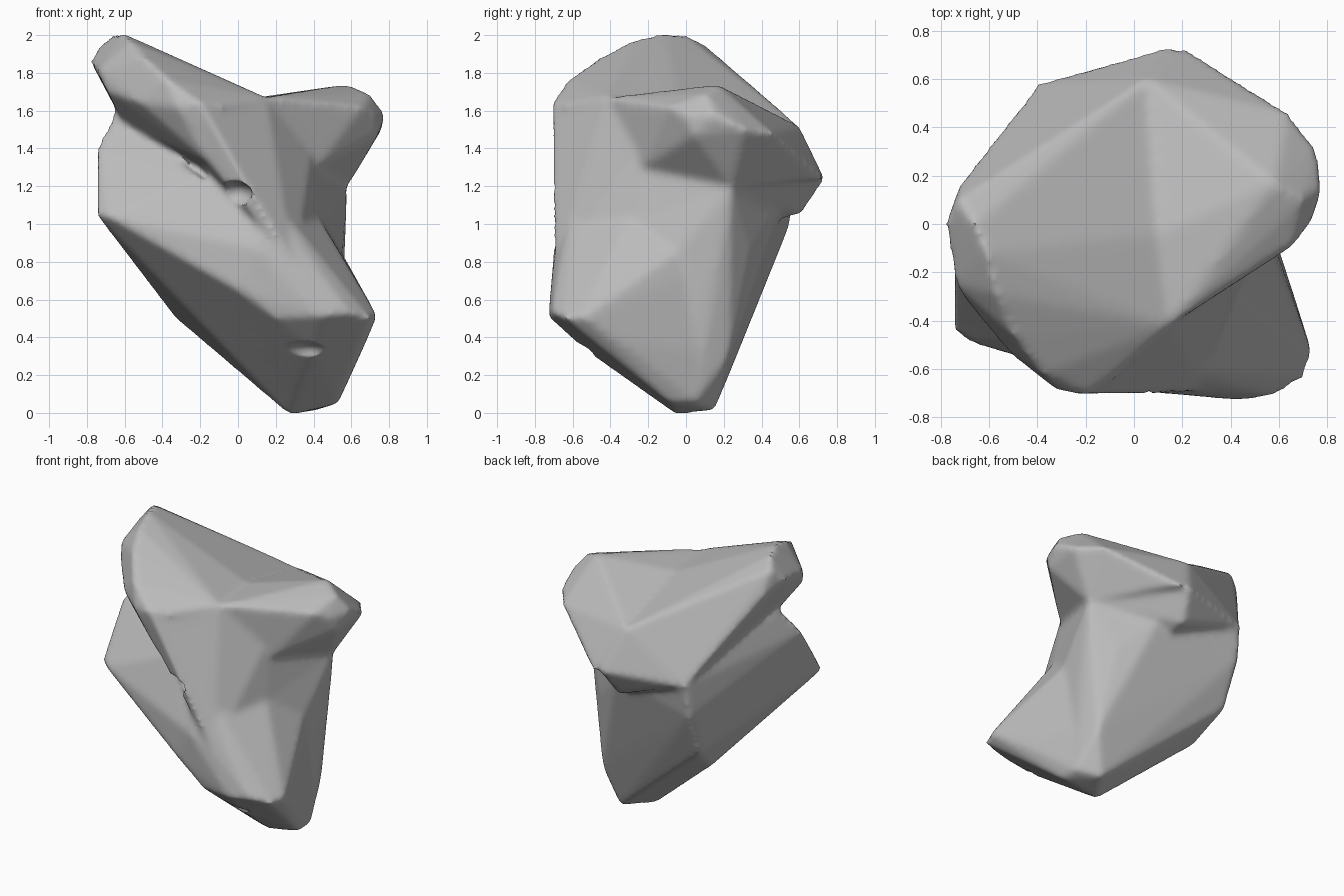
import bpy, bmesh
from math import radians

cube = bpy.data.objects.get("Cube")
if cube:
    bpy.data.objects.remove(cube, do_unlink=True)

stone = bpy.data.materials.new("grey_stone")
stone.use_nodes = True
grey = (0.5, 0.5, 0.5, 1)
stone.diffuse_color = grey
stone.node_tree.nodes["Principled BSDF"].inputs["Base Color"].default_value = grey

# Corners shared by several chunks
peak = (-.61, -.12, 2.01)
front_tip = (-.2, -.71, 1.64)
front_ridge = (-.16, -.65, 1.33)
top_hollow = (.1, -.04, 1.67)
cap_rim = (.15, -.42, 1.67)
back_top = (.05, .6, 1.52)
back_bulge = (.15, .735, 1.24)
back_corner = (-.4, .58, 1.22)
left_rear = (-.41, .55, 1)
left_low = (-.33, .19, .5)
left_mid = (-.4, .42, .69)
side_waist = (.58, .24, 1.2)
hip = (.55, -.05, .85)
flank = (.43, -.29, 1.03)
brow = (.1, -.7, .87)
chin = (0, -.67, .65)
dent = (-.03, -.57, 1.13)
shoulder_front = (.66, -.09, 1.62)
shoulder_under = (.74, .04, 1.47)
base = [(.27, -.05, -.01), (.4, .15, .01), (.53, .05, .06), (.53, -.08, .05)]
back_edge = [(.49, .23, .3), (.43, .34, .86)]
front_crease = [(.12, -.58, 1.22), (.2, -.65, 1), (.3, -.7, .77)]

chunks = {
    "peak": [peak, (-.57, -.29, 1.97), (-.5, -.46, 1.88), (-.38, -.62, 1.77),
             (-.66, 0, 2), (-.73, .1, 1.95), (-.78, 0, 1.86),
             (-.74, -.25, 1.81), (-.72, .17, 1.78), (-.6, -.12, 1.52),
             (-.69, -.32, 1.7), (-.52, -.53, 1.64), (-.32, -.69, 1.62),
             front_tip, front_ridge, (-.08, -.64, 1.62), top_hollow, cap_rim,
             back_top, back_bulge, back_corner],
    "shoulder": [(.58, .17, 1.74), (.7, .1, 1.69), (.78, .15, 1.58),
                 (.73, 0, 1.57), (.76, .31, 1.5), (.64, .46, 1.48),
                 (.23, .72, 1.24), shoulder_front, shoulder_under,
                 top_hollow, cap_rim, back_top, back_bulge, side_waist],
    "column": [front_tip, front_ridge, cap_rim, (.4, -.2, 1.45), flank,
               side_waist, back_bulge, (.1, .61, 1.05), back_corner]
              + front_crease,
    "shoulder_brace": [cap_rim, shoulder_front, shoulder_under,
                       (.42, -.23, 1.3), (.1, -.4, 1.3), side_waist, top_hollow],
    "left_lump": [(-.75, -.44, 1.05), (-.69, -.49, 1.04), (-.75, -.22, 1.4),
                  (-.66, -.1, 1.58), (-.6, -.28, .9), (-.4, -.56, .97),
                  (-.2, -.5, 1.25), dent, chin, brow, left_low, left_mid,
                  left_rear, back_corner, base[0]],
    "core": [back_corner, left_rear, left_low, left_mid, (.2, .5, 1.1),
             side_waist, hip, flank, chin, brow, dent]
            + base + back_edge + front_crease,
    "toe": [(.74, -.54, .51), (.7, -.64, .5), (.59, -.71, .53),
            (.44, -.73, .51), (.2, -.68, .5), (.4, -.53, .33),
            (.5, -.35, .25), (.67, -.32, .36), brow, chin, hip, flank]
           + base + back_edge + front_crease,
}

# Rock: overlapping convex chunks fused into one skin
bm = bmesh.new()
for points in chunks.values():
    verts = [bm.verts.new(p) for p in points]
    bmesh.ops.convex_hull(bm, input=verts)
    loose = [v for v in verts if v.is_valid and not v.link_faces]
    bmesh.ops.delete(bm, geom=loose, context='VERTS')
bmesh.ops.recalc_face_normals(bm, faces=bm.faces[:])
mesh = bpy.data.meshes.new("rock")
bm.to_mesh(mesh)
bm.free()
rock = bpy.data.objects.new("rock", mesh)
bpy.context.collection.objects.link(rock)

# Fuse the chunks
remesh = rock.modifiers.new("fuse", 'REMESH')
remesh.mode = 'VOXEL'
remesh.voxel_size = .02


# Hollows under the toe and in the front
def hollow(name, location, scale):
    bpy.ops.mesh.primitive_ico_sphere_add(subdivisions=3, radius=.1, location=location)
    cutter = bpy.context.object
    cutter.name = name
    cutter.scale = scale
    cutter.hide_render = True
    cut = rock.modifiers.new(name, 'BOOLEAN')
    cut.operation = 'DIFFERENCE'
    cut.object = cutter
    return cutter


cutters = [hollow("toe_hollow", (.35, -.57, .32), (1.3, 1, .6)),
           hollow("front_hollow", (-.02, -.67, 1.16), (1, 1, .7))]

# Soften the edges
soften = rock.modifiers.new("soften", 'SMOOTH')
soften.factor = .5
soften.iterations = 8
bpy.context.view_layer.update()
baked = bpy.data.meshes.new_from_object(
    rock.evaluated_get(bpy.context.evaluated_depsgraph_get()))
rock.modifiers.clear()
rock.data = baked
for cutter in cutters:
    bpy.data.objects.remove(cutter, do_unlink=True)

baked.materials.clear()
baked.materials.append(stone)
bpy.ops.object.select_all(action='DESELECT')
rock.select_set(True)
bpy.context.view_layer.objects.active = rock
bpy.ops.object.shade_smooth_by_angle(angle=radians(50))
